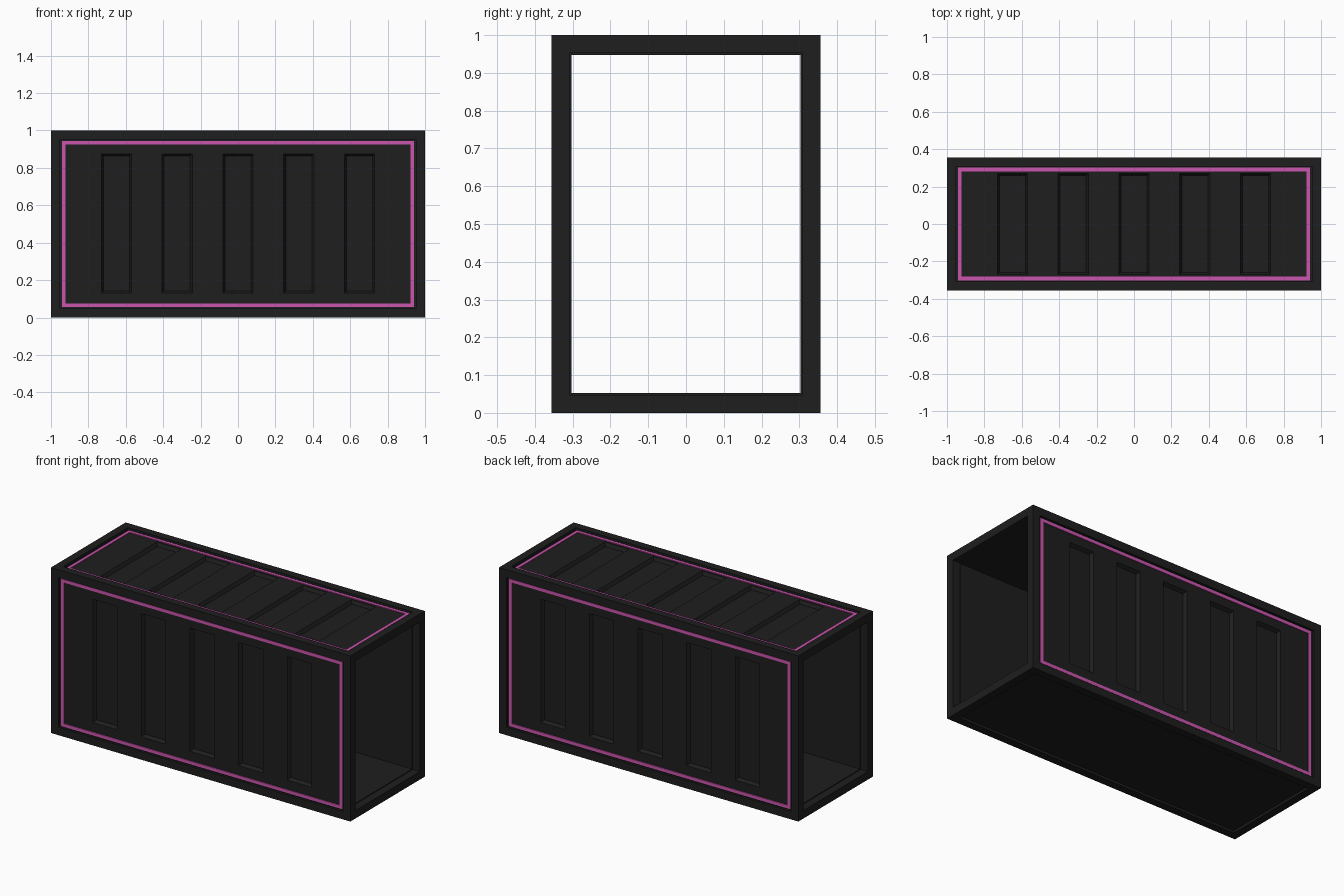
import bpy
import bmesh
from mathutils import Matrix, Vector

if "Cube" in bpy.data.objects:
    bpy.data.objects.remove(bpy.data.objects["Cube"])

L, W, H = 1.0, 0.356, 1.0      # half length, half width, full height
T = 0.048                      # frame beam thickness
INSET, INNER = 0.014, 0.053    # panel face and panel back, below the frame surface
GROOVES = [i * 0.325 for i in range(-2, 3)]


def material(name, rgb):
    m = bpy.data.materials.new(name)
    m.diffuse_color = (*rgb, 1)
    m.use_nodes = True
    m.node_tree.nodes["Principled BSDF"].inputs["Base Color"].default_value = m.diffuse_color
    return m


DARK = material("dark_steel", (0.013, 0.013, 0.013))
PINK = material("pink_trim", (0.60, 0.09, 0.42))


def axes(u, v, w, origin):
    """Matrix mapping local u, v, outward w onto world axes."""
    m = Matrix((Vector(u), Vector(v), Vector(w))).transposed().to_4x4()
    m.translation = origin
    return m


def finish(bm, name, mat, matrix):
    bmesh.ops.transform(bm, matrix=matrix, verts=bm.verts)
    bmesh.ops.recalc_face_normals(bm, faces=bm.faces)
    me = bpy.data.meshes.new(name)
    bm.to_mesh(me)
    bm.free()
    me.materials.append(mat)
    bpy.context.collection.objects.link(bpy.data.objects.new(name, me))


def box(name, centre, size):
    bm = bmesh.new()
    bmesh.ops.create_cube(bm, size=1)
    bmesh.ops.scale(bm, vec=size, verts=bm.verts)
    finish(bm, name, DARK, Matrix.Translation(centre))


def ring(name, hu, hv, width, w0, w1, mat, matrix):
    """Rectangular ring with outer half sizes hu, hv, from depth w0 to w1."""
    bm = bmesh.new()
    loops = []
    for w in (w0, w1):
        for d in (0, width):
            a, b = hu - d, hv - d
            loops.append([bm.verts.new(p) for p in
                          ((-a, -b, w), (a, -b, w), (a, b, w), (-a, b, w))])
    order = [loops[0], loops[1], loops[3], loops[2]]
    for k in range(4):
        p, q = order[k], order[(k + 1) % 4]
        for i in range(4):
            j = (i + 1) % 4
            bm.faces.new((p[i], p[j], q[j], q[i]))
    finish(bm, name, mat, matrix)


def panel(name, hu, hv, groove, matrix):
    """Slab set below the frame surface; groove = (v0, v1) of the pressed recesses."""
    bm = bmesh.new()
    us, vs = [-hu, hu], [-hv, hv]
    if groove:
        us = sorted(us + [c + s * 0.081 for c in GROOVES for s in (-1, 1)])
        vs = sorted(vs + list(groove))
    grid = [[bm.verts.new((u, v, -INSET)) for v in vs] for u in us]
    recess = []
    for i in range(len(us) - 1):
        for j in range(len(vs) - 1):
            f = bm.faces.new((grid[i][j], grid[i + 1][j], grid[i + 1][j + 1], grid[i][j + 1]))
            if groove and j == 1 and i % 2 == 1:
                recess.append(f)
    # side walls and back
    rim = [e for e in bm.edges if e.is_boundary]
    new = bmesh.ops.extrude_edge_only(bm, edges=rim)["geom"]
    for v in new:
        if isinstance(v, bmesh.types.BMVert):
            v.co.z = -INNER
    bmesh.ops.edgeloop_fill(bm, edges=[e for e in bm.edges if e.is_boundary])
    if recess:
        bmesh.ops.inset_individual(bm, faces=recess, thickness=0.016, depth=-0.02)
    finish(bm, name, DARK, matrix)


# Frame: a ring at each end, joined by four long beams
for s, side in ((-1, "left"), (1, "right")):
    ring(f"{side}_end_frame", W, H / 2, T, -T, 0, DARK,
         axes((0, s, 0), (0, 0, 1), (s, 0, 0), (s * L, 0, H / 2)))
for sy, a in ((-1, "front"), (1, "back")):
    for z, b in ((T / 2, "bottom"), (H - T / 2, "top")):
        box(f"{a}_{b}_beam", (0, sy * (W - T / 2), z), (2 * (L - T), T, T))

# Panels: grooved walls and roof with trim, plain floor
walls = [
    ("front", (1, 0, 0), (0, 0, 1), (0, -1, 0), (0, -W, H / 2), H / 2, (-0.37, 0.375)),
    ("back", (-1, 0, 0), (0, 0, 1), (0, 1, 0), (0, W, H / 2), H / 2, (-0.37, 0.375)),
    ("roof", (1, 0, 0), (0, 1, 0), (0, 0, 1), (0, 0, H), W, (-0.27, 0.27)),
    ("floor", (1, 0, 0), (0, -1, 0), (0, 0, -1), (0, 0, 0), W, None),
]
for name, u, v, w, o, hv, groove in walls:
    m = axes(u, v, w, o)
    panel(f"{name}_panel", L - T, hv - T, groove, m)
    if groove:
        ring(f"{name}_trim", L - 0.06, hv - 0.055, 0.019, -INSET, -INSET + 0.005, PINK, m)
